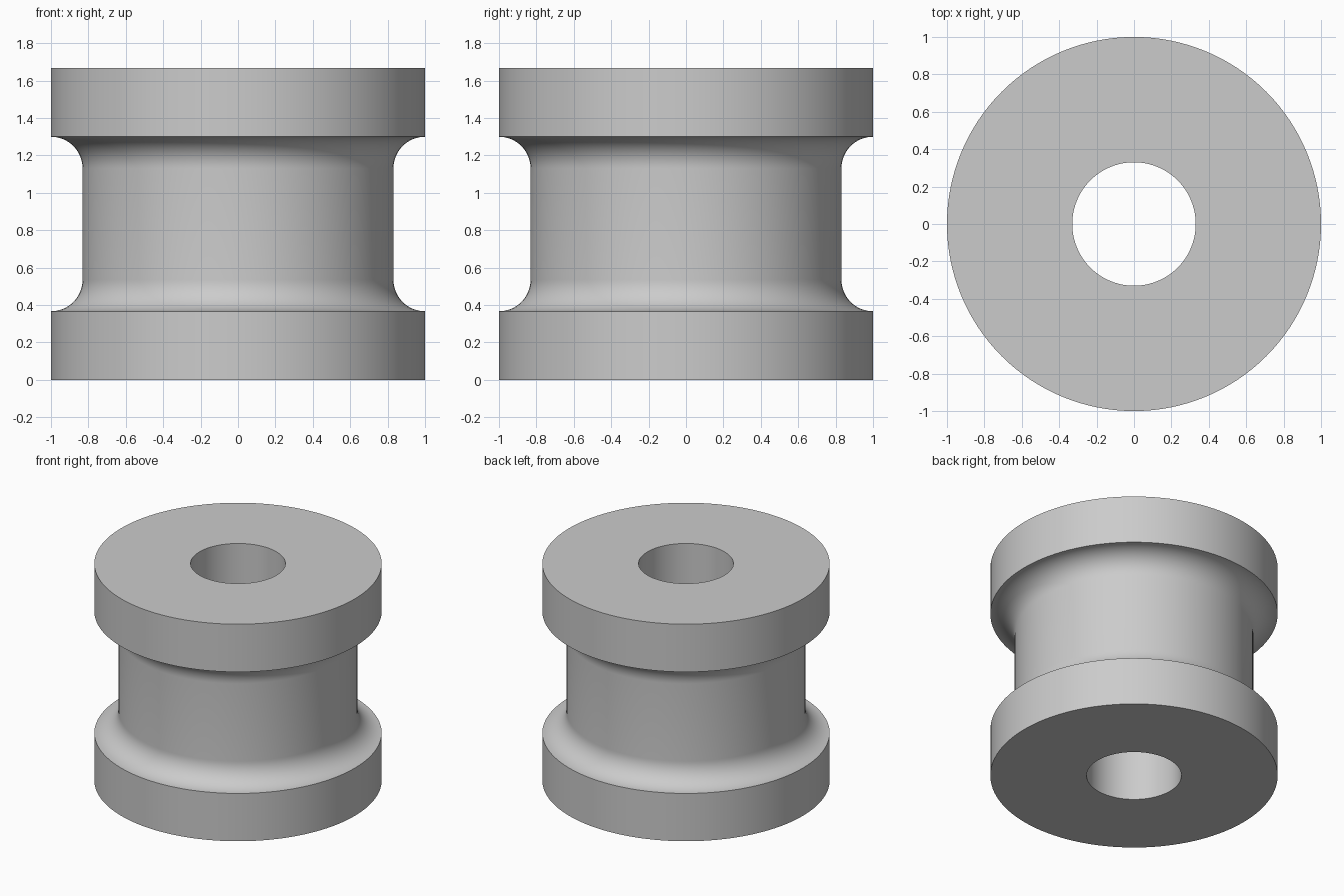
import bpy, bmesh, math

if "Cube" in bpy.data.objects:
    bpy.data.objects.remove(bpy.data.objects["Cube"])

SEGMENTS = 128
HEIGHT, OUTER, BORE, FLANGE, FILLET = 1.667, 1.0, 0.33, 0.367, 0.169

# Lower half of the cross-section: bore edge, flange rim, quarter-round fillet to the neck
lower = [(BORE, 0.0), (OUTER, 0.0)]
for i in range(17):
    a = math.radians(90 * i / 16)
    lower.append((OUTER - FILLET * math.sin(a), FLANGE + FILLET * (1 - math.cos(a))))

# Mirror it about mid height to close the section
profile = lower + [(r, HEIGHT - z) for r, z in reversed(lower)]

# Revolve the closed section around z
bm = bmesh.new()
rings = []
for s in range(SEGMENTS):
    t = 2 * math.pi * s / SEGMENTS
    rings.append([bm.verts.new((r * math.cos(t), r * math.sin(t), z)) for r, z in profile])
n = len(profile)
for s in range(SEGMENTS):
    a, b = rings[s], rings[(s + 1) % SEGMENTS]
    for i in range(n):
        j = (i + 1) % n
        bm.faces.new((a[i], b[i], b[j], a[j]))
bmesh.ops.recalc_face_normals(bm, faces=bm.faces)

mesh = bpy.data.meshes.new("flanged_roller")
bm.to_mesh(mesh)
bm.free()
roller = bpy.data.objects.new("flanged_roller", mesh)
bpy.context.collection.objects.link(roller)

# Plain grey finish
grey = bpy.data.materials.new("plain grey")
grey.diffuse_color = (0.6, 0.6, 0.6, 1)
grey.use_nodes = True
grey.node_tree.nodes["Principled BSDF"].inputs["Base Color"].default_value = grey.diffuse_color
mesh.materials.append(grey)

# Smooth walls and fillets, crisp rims
bpy.context.view_layer.objects.active = roller
roller.select_set(True)
bpy.ops.object.shade_smooth_by_angle(angle=math.radians(30))
